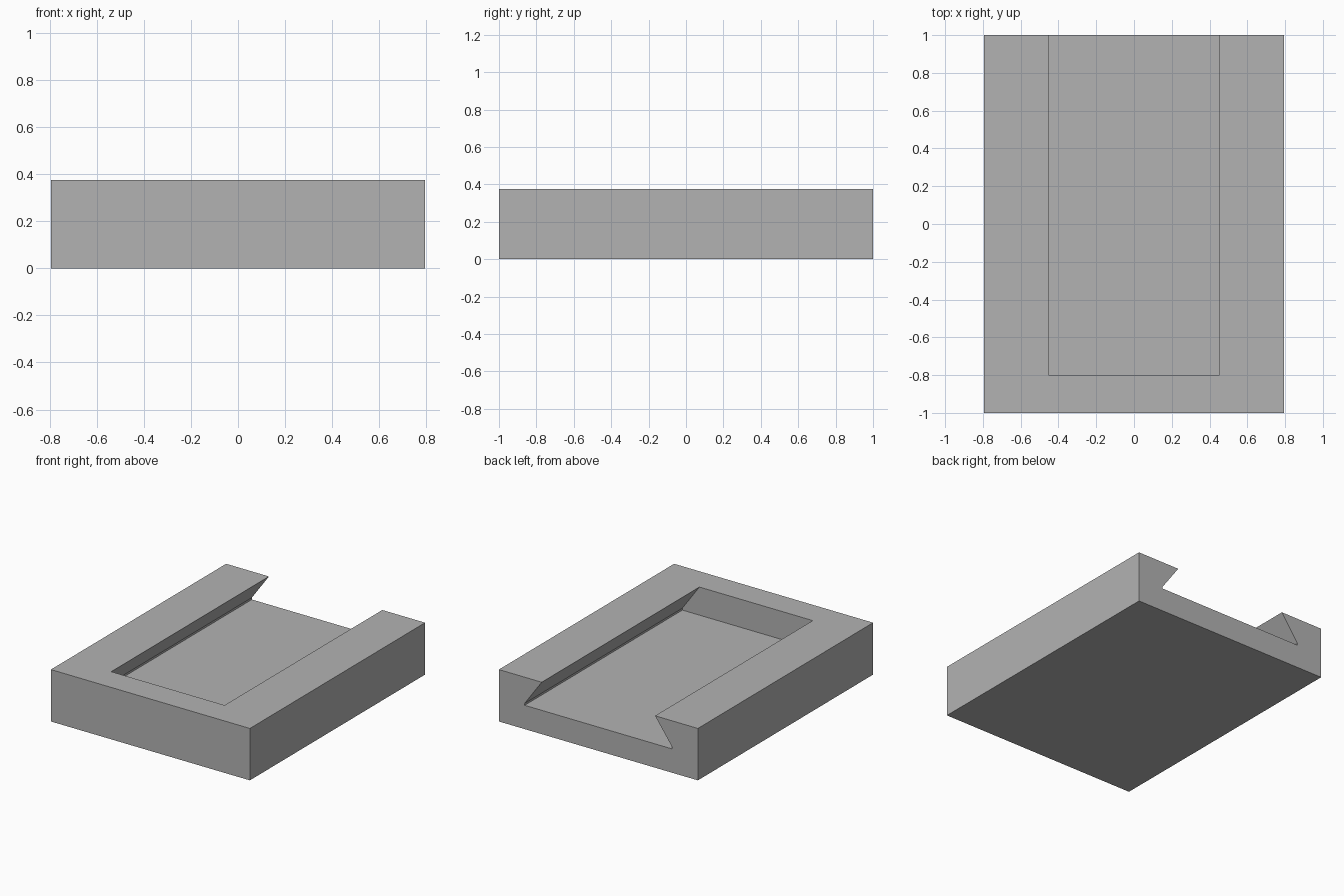
import bpy
import bmesh

cube = bpy.data.objects.get("Cube")
if cube:
    bpy.data.objects.remove(cube, do_unlink=True)

HALF_X, HEIGHT = 0.795, 0.375
SLOT_TOP, SLOT_BASE = 0.453, 0.589
FLOOR, LIP = 0.172, 0.014
SLOT_FRONT = -0.8


def extrude_profile(name, half, y0, y1):
    """Mirror a right-hand (x, z) profile and extrude it along y."""
    outline = half + [(-x, z) for x, z in reversed(half)]
    bm = bmesh.new()
    face = bm.faces.new([bm.verts.new((x, y0, z)) for x, z in outline])
    result = bmesh.ops.extrude_face_region(bm, geom=[face])
    moved = [v for v in result["geom"] if isinstance(v, bmesh.types.BMVert)]
    bmesh.ops.translate(bm, verts=moved, vec=(0, y1 - y0, 0))
    bmesh.ops.recalc_face_normals(bm, faces=bm.faces)
    mesh = bpy.data.meshes.new(name)
    bm.to_mesh(mesh)
    bm.free()
    obj = bpy.data.objects.new(name, mesh)
    bpy.context.collection.objects.link(obj)
    return obj


# Plain grey material
grey = bpy.data.materials.new("grey")
grey.use_nodes = True
colour = (0.45, 0.45, 0.45, 1)
grey.diffuse_color = colour
grey.node_tree.nodes["Principled BSDF"].inputs["Base Color"].default_value = colour

# Solid block
block = extrude_profile("slotted_block", [(HALF_X, 0), (HALF_X, HEIGHT)], -1, 1)
block.data.materials.append(grey)

# Dovetail slot, open at the back and the top, with a short upright lip at the floor
over = 0.1
cutter = extrude_profile(
    "slot_cutter",
    [(SLOT_BASE, FLOOR), (SLOT_BASE, FLOOR + LIP),
     (SLOT_TOP, HEIGHT), (SLOT_TOP, HEIGHT + over)],
    SLOT_FRONT, 1 + over)
cutter.data.materials.append(grey)
cutter.hide_render = True

cut = block.modifiers.new("dovetail_slot", 'BOOLEAN')
cut.operation = 'DIFFERENCE'
cut.solver = 'EXACT'
cut.object = cutter
bpy.context.view_layer.objects.active = block
bpy.ops.object.modifier_apply(modifier=cut.name)
bpy.data.objects.remove(cutter, do_unlink=True)
